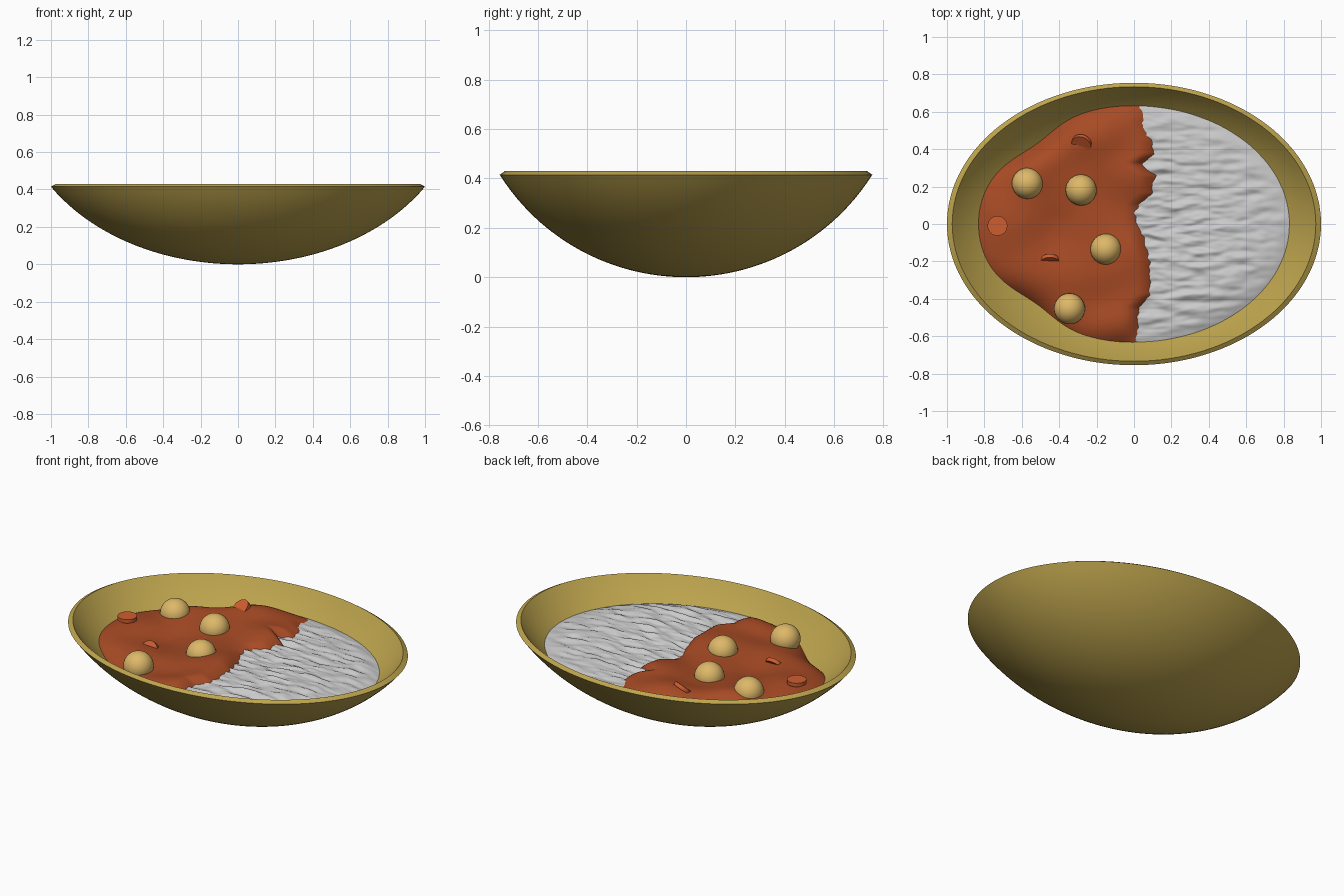
import bpy, bmesh, math
from mathutils import noise, Vector, Matrix

if "Cube" in bpy.data.objects:
    bpy.data.objects.remove(bpy.data.objects["Cube"])

YS = 0.755                 # bowl depth / width
T = math.radians(58)       # bowl arc opening


def material(name, rgb):
    m = bpy.data.materials.new(name)
    m.diffuse_color = (*rgb, 1)
    m.use_nodes = True
    m.node_tree.nodes["Principled BSDF"].inputs["Base Color"].default_value = m.diffuse_color
    return m


def finish(name, bm, mat=None, angle=40):
    bmesh.ops.recalc_face_normals(bm, faces=bm.faces)
    me = bpy.data.meshes.new(name)
    bm.to_mesh(me)
    bm.free()
    ob = bpy.data.objects.new(name, me)
    bpy.context.collection.objects.link(ob)
    if mat:
        me.materials.append(mat)
    bpy.ops.object.select_all(action='DESELECT')
    ob.select_set(True)
    bpy.context.view_layer.objects.active = ob
    bpy.ops.object.shade_smooth_by_angle(angle=math.radians(angle))
    return ob


def lathe(rings, seg):
    """Skin a list of rings; each ring is a function of angle giving a point.
    A ring given as a Vector becomes a pole."""
    bm = bmesh.new()
    rows = []
    for ring in rings:
        if isinstance(ring, Vector):
            rows.append([bm.verts.new(ring)] * seg)
        else:
            rows.append([bm.verts.new(ring(2 * math.pi * i / seg)) for i in range(seg)])
    for a, b in zip(rows, rows[1:]):
        for i in range(seg):
            j = (i + 1) % seg
            vs = list(dict.fromkeys([a[i], a[j], b[j], b[i]]))
            bm.faces.new(vs)
    return bm


def arc(f, width, z0, z1):
    """Height of the bowl arc at radius f."""
    c = math.sqrt(max(0, 1 - (f / width * math.sin(T)) ** 2))
    return z0 + (z1 - z0) * (1 - c) / (1 - math.cos(T))


def inner_z(x, y):
    return arc(math.hypot(x, y / YS), 0.972, 0.032, 0.43)


# Bowl: outer shell, slanted lip, inner shell
def ellipse(r, z):
    return lambda a: (r * math.cos(a), r * YS * math.sin(a), z)


N = 32
outer = [ellipse(k / N, arc(k / N, 1, 0, 0.415)) for k in range(1, N + 1)]
inner = [ellipse(0.972 * k / N, arc(0.972 * k / N, 0.972, 0.032, 0.43)) for k in range(N, 0, -1)]
bm = lathe([Vector((0, 0, 0))] + outer + inner + [Vector((0, 0, 0.032))], 128)
finish("bowl", bm, material("bowl_ochre", (0.51, 0.37, 0.075)), 30)


# Food surfaces: polar height fields that meet the bowl wall
def bump(x, y, cx, cy, r, amp):
    return amp * math.exp(-((x - cx) ** 2 + (y - cy) ** 2) / r ** 2)


def boundary(a):
    x, y = 0.835 * math.cos(a), 0.635 * math.sin(a)
    k = 1 - sum(bump(x, y, -0.56, s * 0.45, 0.22, 0.08) for s in (-1, 1))
    return x * k, y * k


def food(height, rings, seg):
    def ring(s):
        def point(a):
            bx, by = boundary(a)
            x, y = bx * s, by * s
            w = s ** 10
            return x, y, height(x, y) * (1 - w) + (inner_z(bx, by) - 0.004) * w
        return point
    return lathe([Vector((0, 0, height(0, 0)))] + [ring(k / rings) for k in range(1, rings + 1)], seg)


def cut(bm, test):
    bmesh.ops.delete(bm, geom=[f for f in bm.faces if test(f.calc_center_median().x)], context='FACES')
    return bm


# Rice: fine streaks running along x
def rice_height(x, y):
    return (0.315 + bump(x, y, 0.45, -0.3, 0.35, 0.022)
            + 0.014 * noise.noise(Vector((x * 7, y * 25, 0)))
            + 0.006 * noise.noise(Vector((x * 16, y * 50, 5))))


finish("rice", cut(food(rice_height, 90, 300), lambda x: x < -0.08), None, 60)

# Curry: lumpy sauce ending in a ragged edge over the rice
EDGE = [(-0.65, 0.01), (-0.45, 0.02), (-0.38, 0.09), (-0.2, 0.09), (-0.08, 0.05), (0.02, 0.02),
        (0.1, 0.03), (0.16, 0.10), (0.26, 0.11), (0.32, 0.03), (0.37, 0.10), (0.45, 0.10),
        (0.52, 0.06), (0.65, 0.05)]
BUMPS = [(-0.2, 0.5, 0.17, 0.055), (-0.52, 0.36, 0.16, 0.045), (-0.05, -0.52, 0.16, 0.03),
         (-0.42, -0.04, 0.14, -0.025), (0.0, 0.25, 0.14, 0.03), (-0.02, -0.2, 0.16, 0.03),
         (-0.28, 0.33, 0.1, -0.01), (-0.2, -0.42, 0.12, -0.02), (-0.68, 0.0, 0.15, 0.02)]


def edge_x(y):
    for (y0, x0), (y1, x1) in zip(EDGE, EDGE[1:]):
        if y <= y1:
            return x0 + (x1 - x0) * (y - y0) / (y1 - y0)
    return EDGE[-1][1]


def curry_height(x, y):
    z = 0.332 + sum(bump(x, y, *b) for b in BUMPS) + 0.008 * noise.noise(Vector((x * 5, y * 5, 2)))
    t = min(1, max(0, (x - edge_x(y) + 0.09) / 0.12))
    return z - (z - 0.285) * t ** 2.5


curry_mat = material("curry_red", (0.39, 0.07, 0.018))
finish("curry", cut(food(curry_height, 60, 200), lambda x: x > 0.16), curry_mat, 60)

# Potato balls half sunk in the curry
potato_mat = material("potato_yellow", (0.73, 0.48, 0.14))
for i, (x, y) in enumerate([(-0.57, 0.217), (-0.283, 0.182), (-0.15, -0.135), (-0.345, -0.453)]):
    bm = bmesh.new()
    bmesh.ops.create_uvsphere(bm, u_segments=32, v_segments=16, radius=0.083,
                              matrix=Matrix.Translation((x, y, 0.335)))
    finish(f"potato_{i + 1}", bm, potato_mat)

# Carrot slices: one lying flat, two tilted and mostly sunk
carrot_mat = material("carrot_orange", (0.62, 0.11, 0.03))
for i, (x, y, lift, tilt, turn) in enumerate([(-0.73, -0.01, 0.006, 0, 0),
                                              (-0.28, 0.43, -0.012, 40, -25),
                                              (-0.45, -0.2, -0.025, 55, 0)]):
    z = curry_height(x, y) + lift
    bm = bmesh.new()
    bmesh.ops.create_cone(bm, cap_ends=True, segments=32, radius1=0.053, radius2=0.053, depth=0.022,
                          matrix=Matrix.Translation((x, y, z))
                          @ Matrix.Rotation(math.radians(turn), 4, 'Z')
                          @ Matrix.Rotation(math.radians(tilt), 4, 'X'))
    finish(f"carrot_{i + 1}", bm, carrot_mat)
